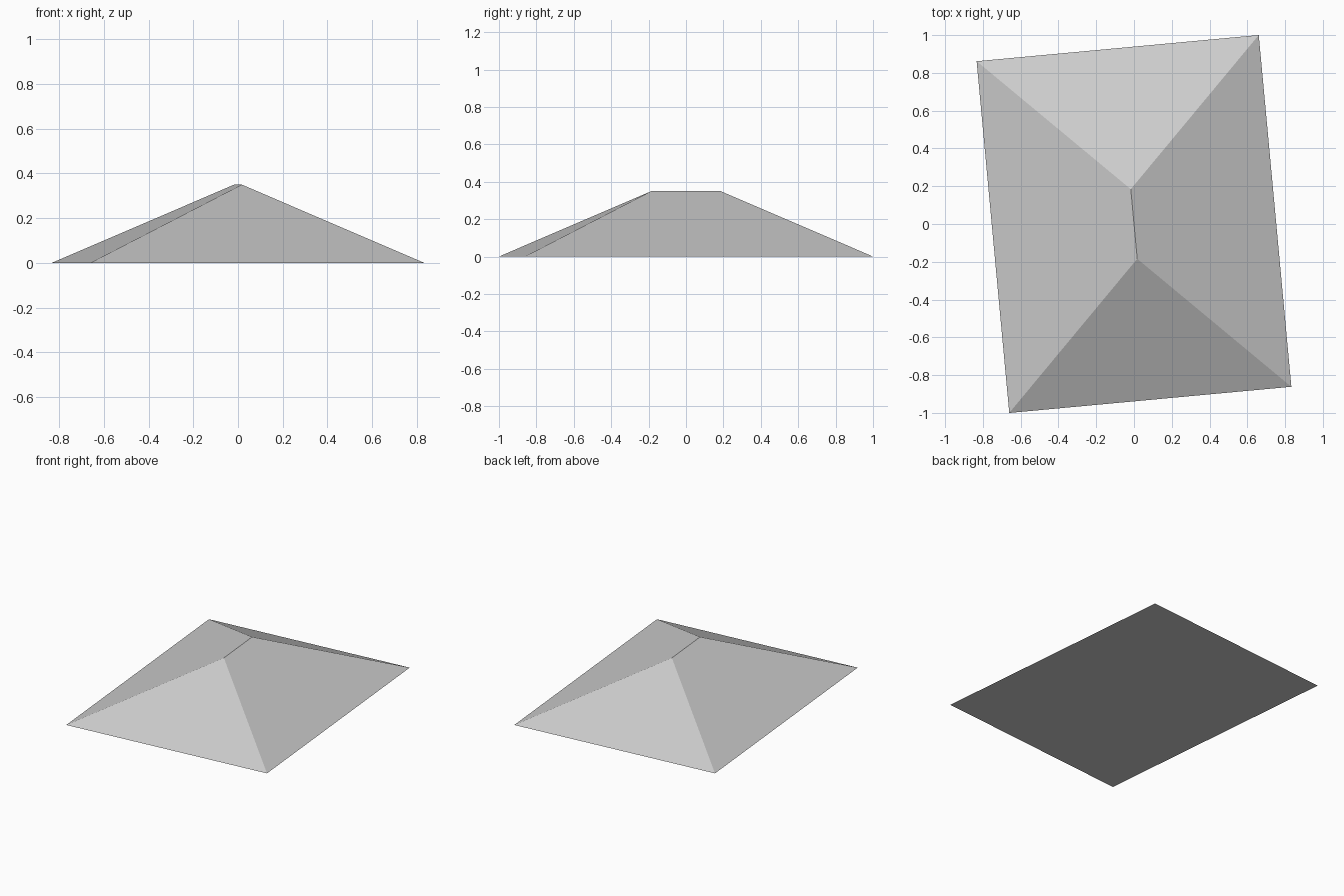
import bpy
import bmesh
from math import radians
from mathutils import Matrix

cube = bpy.data.objects.get("Cube")
if cube:
    bpy.data.objects.remove(cube, do_unlink=True)

HALF_WIDTH, HALF_LENGTH, HEIGHT = 0.75, 0.935, 0.35
HALF_RIDGE = HALF_LENGTH - HALF_WIDTH  # equal pitch on all four slopes
TURN = radians(5.3)

# Plain grey roofing
grey = bpy.data.materials.new("roof_grey")
grey.use_nodes = True
colour = (0.6, 0.6, 0.6, 1)
grey.diffuse_color = colour
grey.node_tree.nodes["Principled BSDF"].inputs["Base Color"].default_value = colour

# Hipped roof: four eave corners and a short ridge, wrapped in a hull
bm = bmesh.new()
for sy in (-1, 1):
    for sx in (-1, 1):
        bm.verts.new((sx * HALF_WIDTH, sy * HALF_LENGTH, 0))
    bm.verts.new((0, sy * HALF_RIDGE, HEIGHT))
bmesh.ops.convex_hull(bm, input=bm.verts)
bmesh.ops.dissolve_limit(bm, angle_limit=radians(1), verts=bm.verts, edges=bm.edges)
bmesh.ops.rotate(bm, verts=bm.verts, cent=(0, 0, 0), matrix=Matrix.Rotation(TURN, 3, "Z"))
bmesh.ops.recalc_face_normals(bm, faces=bm.faces)

mesh = bpy.data.meshes.new("hipped_roof")
bm.to_mesh(mesh)
bm.free()
mesh.materials.append(grey)
roof = bpy.data.objects.new("hipped_roof", mesh)
bpy.context.collection.objects.link(roof)
